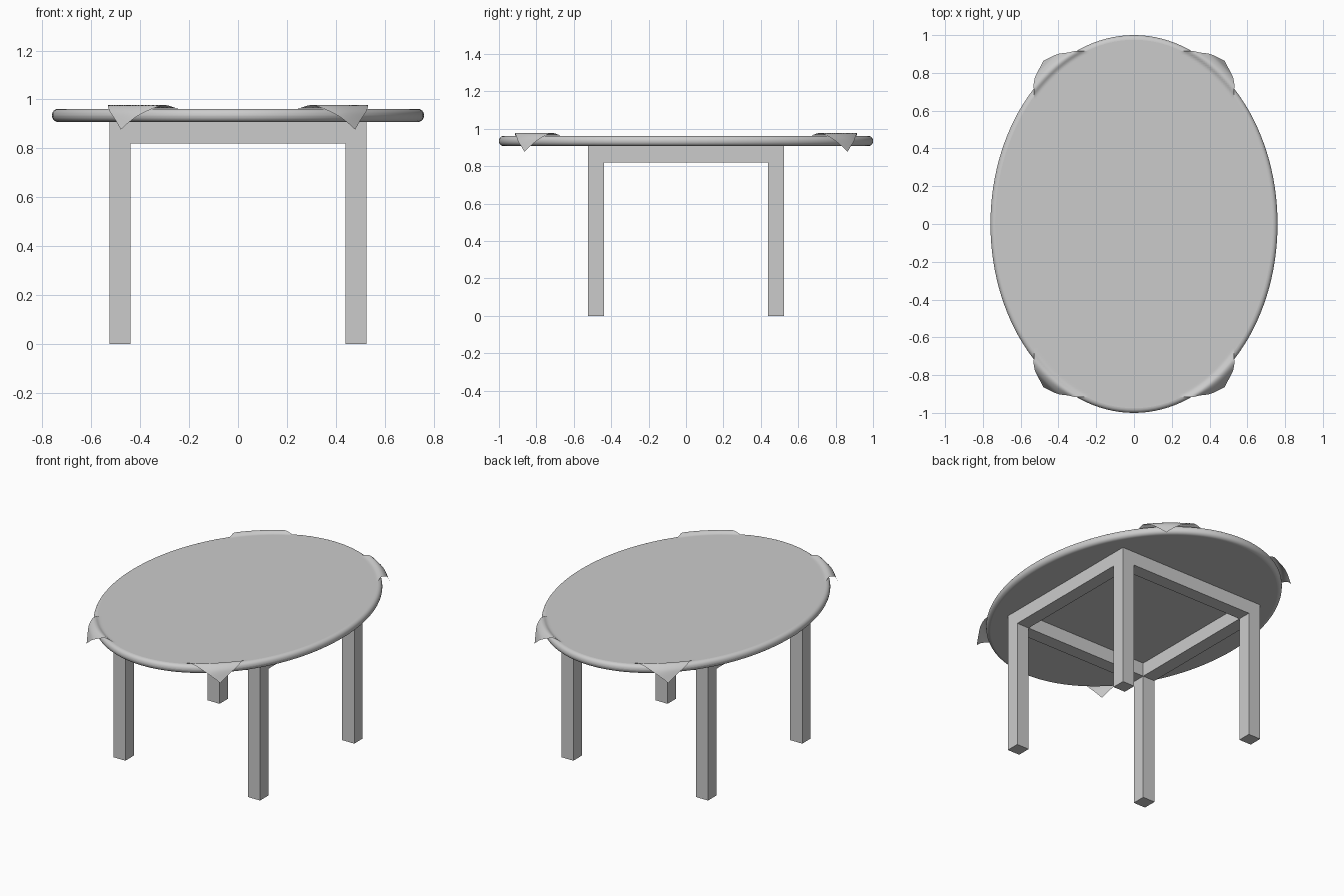
import bpy, bmesh, math

if "Cube" in bpy.data.objects:
    bpy.data.objects.remove(bpy.data.objects["Cube"])

RX, RY = 0.76, 1.0            # tabletop half-widths
Z0, Z1 = 0.908, 0.962         # tabletop underside and top
OUT, W = 0.525, 0.086         # frame outer half-size, timber width


def box(name, lo, hi):
    bm = bmesh.new()
    bmesh.ops.create_cube(bm, size=1)
    for v in bm.verts:
        v.co = [(a + b) / 2 + c * (b - a) for a, b, c in zip(lo, hi, v.co)]
    return finish(name, bm)


def finish(name, bm):
    me = bpy.data.meshes.new(name)
    bm.to_mesh(me)
    bm.free()
    ob = bpy.data.objects.new(name, me)
    bpy.context.collection.objects.link(ob)
    return ob


def smooth(ob, angle):
    bpy.ops.object.select_all(action='DESELECT')
    ob.select_set(True)
    bpy.context.view_layer.objects.active = ob
    bpy.ops.object.shade_smooth_by_angle(angle=math.radians(angle))


# Oval tabletop with rounded rim
bm = bmesh.new()
bmesh.ops.create_cone(bm, cap_ends=True, segments=128, radius1=1, radius2=1, depth=Z1 - Z0)
for v in bm.verts:
    v.co.x *= RX
    v.co.y *= RY
    v.co.z += (Z0 + Z1) / 2
top = finish("tabletop", bm)
bev = top.modifiers.new("rounded_rim", 'BEVEL')
bev.width = 0.025
bev.segments = 6
bev.limit_method = 'ANGLE'
bev.angle_limit = math.radians(60)
smooth(top, 40)

# Legs
IN = OUT - W
for sx, nx in ((-1, "left"), (1, "right")):
    for sy, ny in ((-1, "front"), (1, "back")):
        cx, cy = sx * (OUT - W / 2), sy * (OUT - W / 2)
        box(f"{ny}_{nx}_leg", (cx - W / 2, cy - W / 2, 0), (cx + W / 2, cy + W / 2, Z0 + 0.003))

# Aprons between the legs
for s, nx, ny in ((-1, "left", "front"), (1, "right", "back")):
    a, b = sorted((s * IN, s * OUT))
    box(f"{ny}_apron", (-IN, a, 0.82), (IN, b, Z0 + 0.003))
    box(f"{nx}_apron", (a, -IN, 0.82), (b, IN, Z0 + 0.003))


# Tablecloth whose four corners drape over the rim
def drape(x, y):
    e = math.hypot(x / RX, y / RY)
    if e < 0.5:
        return x, y, Z1 + 0.002
    gx, gy = x / RX ** 2 / e, y / RY ** 2 / e
    g = math.hypot(gx, gy)
    d, nx, ny = (e - 1) / g, gx / g, gy / g      # distance past the rim, rim normal
    t = min(max((d + 0.03) / 0.025, 0), 1)
    z = Z1 + 0.002 + 0.013 * t * t * (3 - 2 * t)
    if d > 0:
        along = abs(x) * abs(ny) - abs(y) * abs(nx)
        k = d / 0.133
        ripple = 0.008 * math.sin(along * 70) * min(k * 3, 1) * (1.2 - k)
        flare = 0.062 * k ** 0.7 + ripple
        x += nx * (flare - d)
        y += ny * (flare - d)
        z -= 0.1 * k ** 1.15
    return x, y, z


bm = bmesh.new()
bmesh.ops.create_grid(bm, x_segments=100, y_segments=170, size=1)
for v in bm.verts:
    v.co = drape(v.co.x * 0.53, v.co.y * 0.915)
cloth = finish("tablecloth", bm)
smooth(cloth, 60)
